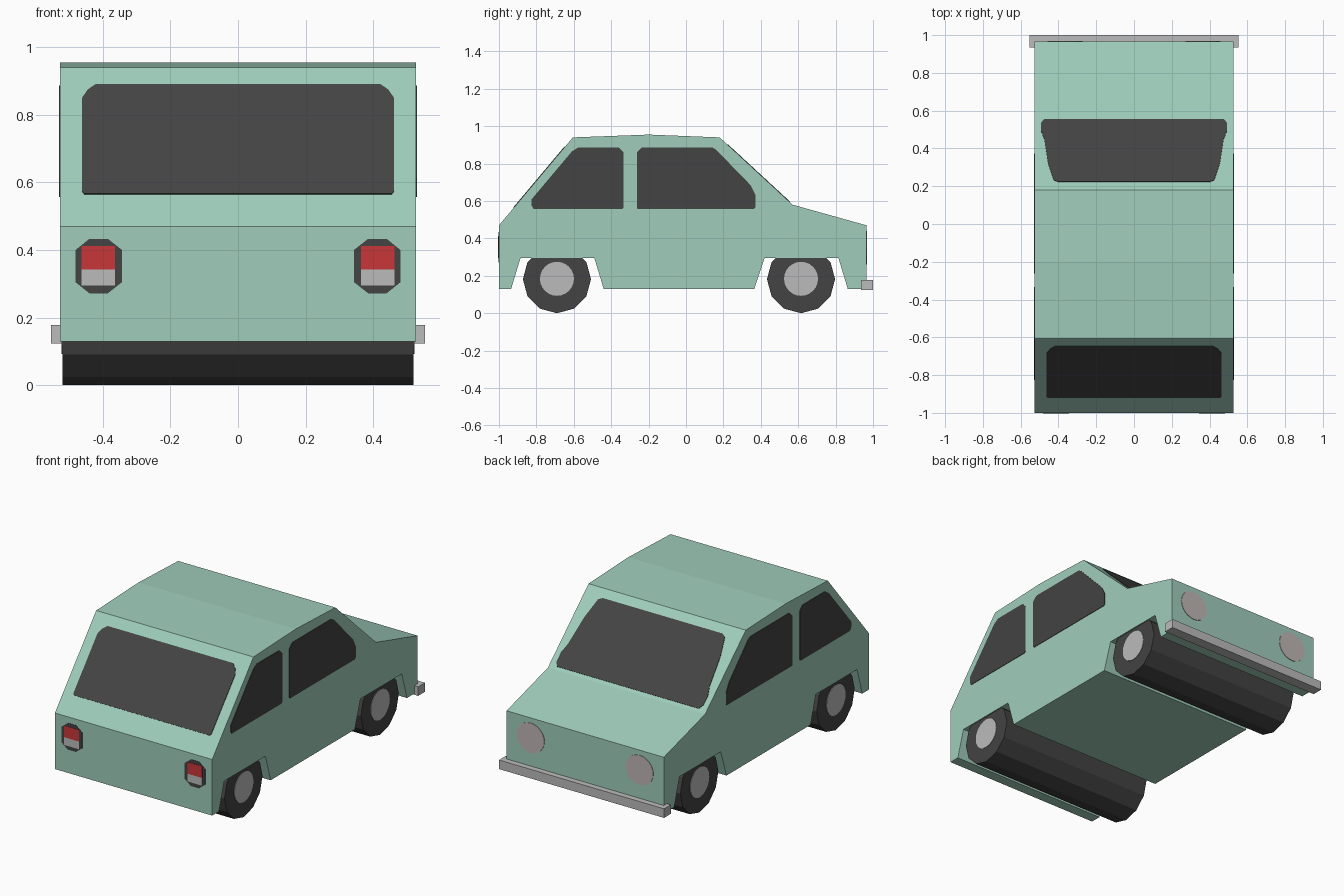
import bpy, bmesh, math
from mathutils import Vector

if "Cube" in bpy.data.objects:
    bpy.data.objects.remove(bpy.data.objects["Cube"])


def material(name, rgb):
    m = bpy.data.materials.new(name)
    m.diffuse_color = (*rgb, 1)
    m.use_nodes = True
    m.node_tree.nodes["Principled BSDF"].inputs["Base Color"].default_value = m.diffuse_color
    return m


GREEN = material("sea green paint", (0.35, 0.61, 0.50))
DARK = material("dark glass and rubber", (0.057, 0.057, 0.057))
GREY = material("light grey metal", (0.50, 0.50, 0.50))
RED = material("red light", (0.58, 0.038, 0.040))
LAMP = material("warm grey lamp", (0.52, 0.47, 0.46))


def prism(name, points, offset, mat):
    """Closed solid swept from a 3D outline along an offset."""
    bm = bmesh.new()
    face = bm.faces.new([bm.verts.new(p) for p in points])
    ext = bmesh.ops.extrude_face_region(bm, geom=[face], use_keep_orig=True)
    verts = [g for g in ext["geom"] if isinstance(g, bmesh.types.BMVert)]
    bmesh.ops.translate(bm, verts=verts, vec=offset)
    bmesh.ops.recalc_face_normals(bm, faces=bm.faces)
    me = bpy.data.meshes.new(name)
    bm.to_mesh(me)
    bm.free()
    me.materials.append(mat)
    ob = bpy.data.objects.new(name, me)
    bpy.context.collection.objects.link(ob)
    return ob


def ring(cx, cy, rx, ry, sides, phase=0.0):
    return [(cx + rx * math.sin(math.tau * i / sides + phase),
             cy - ry * math.cos(math.tau * i / sides + phase)) for i in range(sides)]


def mirrored(half):
    return half + [(-x, v) for x, v in reversed(half)]


W = 0.527  # half width of the body

# Body: side profile with two wheel arches, swept across the width
profile = [(-1, 0.13), (-1, 0.47), (-0.605, 0.94), (-0.2, 0.955), (0.18, 0.94),
           (0.57, 0.58), (0.965, 0.47), (0.965, 0.13), (0.865, 0.13), (0.815, 0.295),
           (0.42, 0.295), (0.365, 0.13), (-0.44, 0.13), (-0.49, 0.295),
           (-0.885, 0.295), (-0.935, 0.13)]
prism("body", [(-W, y, z) for y, z in profile], (2 * W, 0, 0), GREEN)

# Side windows
side_windows = {
    "rear_side_window": [(-0.815, 0.557), (-0.34, 0.557), (-0.333, 0.565), (-0.333, 0.86),
                         (-0.36, 0.887), (-0.575, 0.887), (-0.61, 0.865), (-0.825, 0.61),
                         (-0.825, 0.575)],
    "front_side_window": [(-0.257, 0.557), (0.362, 0.557), (0.372, 0.567), (0.372, 0.63),
                          (0.345, 0.685), (0.16, 0.875), (0.14, 0.887), (-0.235, 0.887),
                          (-0.263, 0.86), (-0.263, 0.563)],
}
for s, label in ((1, "right"), (-1, "left")):
    for name, pts in side_windows.items():
        prism(f"{label}_{name}", [(s * W, y, z) for y, z in pts], (s * 0.003, 0, 0), DARK)

# Back window on the rear slope, outline given as x and height
back = mirrored([(0.455, 0.565), (0.462, 0.573), (0.462, 0.848), (0.445, 0.873), (0.42, 0.89)])
n = Vector((0, -0.47, 0.395)).normalized() * 0.003
prism("back_window", [(x, -1 + (z - 0.47) * 0.395 / 0.47, z) for x, z in back], n, DARK)

# Windscreen on the front slope, outline given as x and y
screen = mirrored([(0.40, 0.222), (0.425, 0.232), (0.455, 0.32), (0.475, 0.45),
                   (0.492, 0.49), (0.492, 0.535), (0.475, 0.555)])
n = Vector((0, 0.36, 0.39)).normalized() * 0.003
prism("windscreen", [(x, y, 0.94 - (y - 0.18) * 0.36 / 0.39) for x, y in screen], n, DARK)

for s, label in ((1, "right"), (-1, "left")):
    # Tail lights: dark surround with red upper and grey lower lens
    surround = [(0.385, 0.272), (0.44, 0.272), (0.481, 0.305), (0.481, 0.40),
                (0.44, 0.433), (0.385, 0.433), (0.343, 0.40), (0.343, 0.305)]
    prism(f"{label}_tail_light_surround", [(s * x, -1, z) for x, z in surround],
          (0, -0.002, 0), DARK)
    for part, z0, z1, mat in (("red", 0.342, 0.412, RED), ("grey", 0.295, 0.342, GREY)):
        lens = [(0.364, z0), (0.463, z0), (0.463, z1), (0.364, z1)]
        prism(f"{label}_tail_light_{part}_lens", [(s * x, -1, z) for x, z in lens],
              (0, -0.004, 0), mat)
    # Headlights
    prism(f"{label}_headlight",
          [(x, 0.965, z) for x, z in ring(s * 0.365, 0.35, 0.093, 0.09, 24)],
          (0, 0.003, 0), LAMP)

# Wheels: one full-width twelve-sided roller per axle, with hub discs at both ends
R = 0.182
for cy, label in ((0.615, "front"), (-0.69, "rear")):
    prism(f"{label}_wheels", [(-0.52, y, z) for y, z in ring(cy, R, R, R, 12)],
          (1.04, 0, 0), DARK)
    for s, side in ((1, "right"), (-1, "left")):
        prism(f"{label}_{side}_hub",
              [(s * 0.52, y, z) for y, z in ring(cy, R + 0.002, 0.091, 0.091, 24)],
              (s * 0.003, 0, 0), GREY)

# Bumper
prism("bumper", [(-0.553, y, z) for y, z in
                 ((0.935, 0.123), (1.0, 0.123), (1.0, 0.178), (0.935, 0.178))],
      (1.106, 0, 0), GREY)
